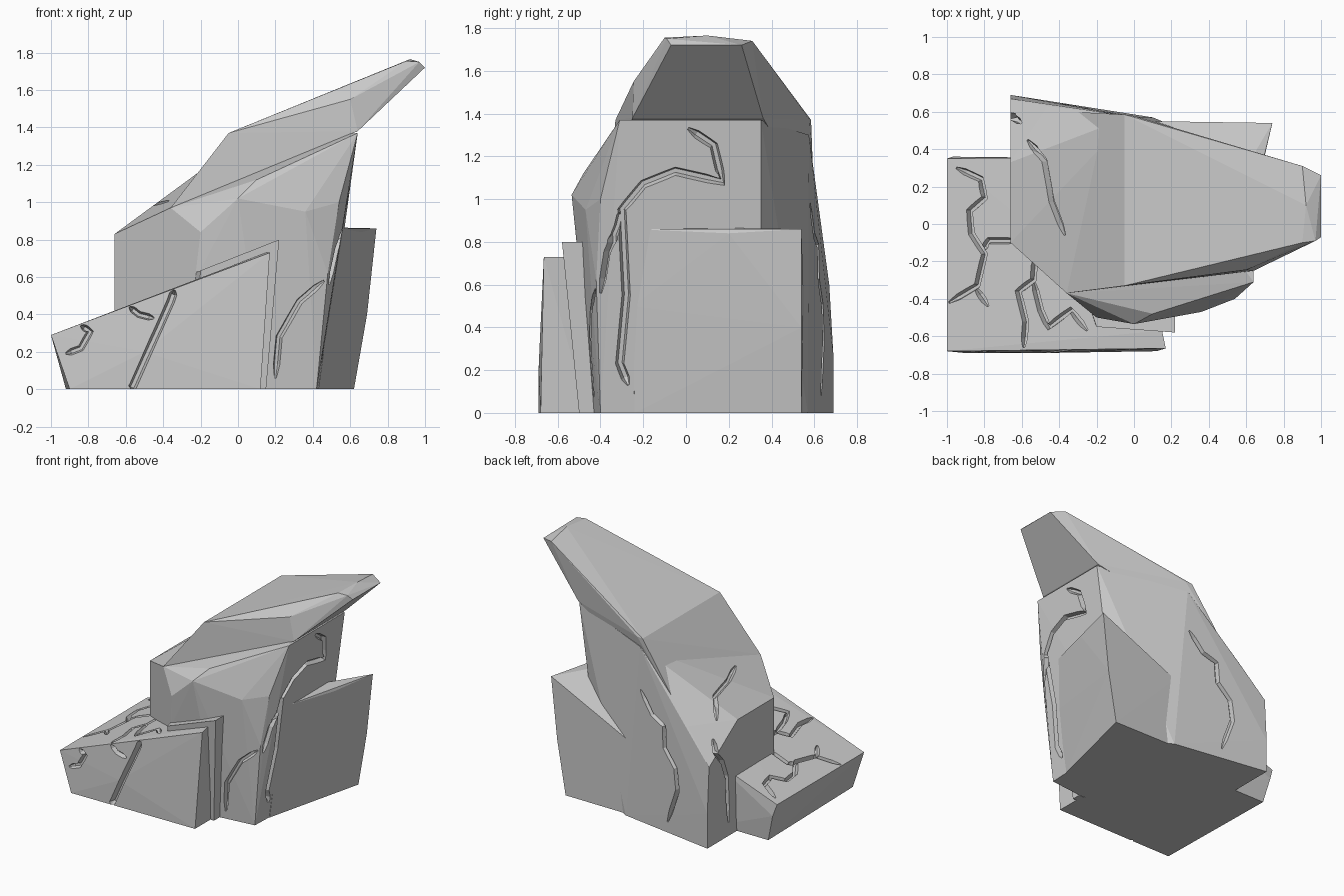
import bpy, bmesh
from mathutils import Vector
from mathutils.bvhtree import BVHTree

if "Cube" in bpy.data.objects:
    bpy.data.objects.remove(bpy.data.objects["Cube"])

AXES = {  # view direction, and how 2D picture points become 3D ray starts
    'front': (Vector((0, 1, 0)), lambda a, b: Vector((a, -3, b))),
    'back': (Vector((0, -1, 0)), lambda a, b: Vector((a, 3, b))),
    'right': (Vector((-1, 0, 0)), lambda a, b: Vector((3, a, b))),
    'left': (Vector((1, 0, 0)), lambda a, b: Vector((-3, a, b))),
    'top': (Vector((0, 0, -1)), lambda a, b: Vector((a, b, 4))),
}


def new_object(name, bm):
    bmesh.ops.recalc_face_normals(bm, faces=bm.faces)
    me = bpy.data.meshes.new(name)
    bm.to_mesh(me)
    bm.free()
    ob = bpy.data.objects.new(name, me)
    bpy.context.collection.objects.link(ob)
    return ob


def rock(name, points):
    """Faceted boulder: convex hull of a few corner points."""
    bm = bmesh.new()
    for p in points:
        bm.verts.new(p)
    bmesh.ops.convex_hull(bm, input=bm.verts)
    loose = [v for v in bm.verts if not v.link_faces]
    bmesh.ops.delete(bm, geom=loose, context='VERTS')
    tree = BVHTree.FromBMesh(bm)
    return new_object(name, bm), tree


def volume(me):
    bm = bmesh.new()
    bm.from_mesh(me)
    v = bm.calc_volume(signed=True)
    bm.free()
    return v


def groove_cutter(hits, w, d):
    bm = bmesh.new()
    rings = []
    for i, (p, n) in enumerate(hits):
        before, after = hits[max(i - 1, 0)][0], hits[min(i + 1, len(hits) - 1)][0]
        side = (after - before).normalized().cross(n).normalized()
        k = 0.35 if i in (0, len(hits) - 1) else 1
        rings.append([bm.verts.new(p + n * h + side * s * k) for h, s in
                      ((0.015, w), (0.015, -w), (-d * k, -w * 0.4), (-d * k, w * 0.4))])
    for r, q in zip(rings, rings[1:]):
        for j in range(4):
            bm.faces.new((r[j], r[(j + 1) % 4], q[(j + 1) % 4], q[j]))
    bm.faces.new(rings[0])
    bm.faces.new(rings[-1][::-1])
    bmesh.ops.triangulate(bm, faces=bm.faces)
    cutter = new_object("crack_cutter", bm)
    cutter.hide_render = True
    return cutter


def crack(target, view, pts, w=0.021, d=0.035):
    """Carve a jagged groove along a path projected on to the rock."""
    ob, tree = target
    direction, start = AXES[view]
    # Narrower or coarser retries keep the rock whole if a cut goes wrong
    for steps, scale in ((3, 1), (2, 1), (3, .8), (4, .8), (2, .7), (4, .6)):
        path = [Vector(a).lerp(Vector(b), i / steps)
                for a, b in zip(pts, pts[1:]) for i in range(steps)] + [Vector(pts[-1])]
        hits = []
        for p in path:
            loc, nor, _, _ = tree.ray_cast(start(*p), direction)
            if loc:
                hits.append((loc, -nor if nor.dot(direction) > 0 else nor))
        cutter = groove_cutter(hits, w * scale, d * scale)
        mod = ob.modifiers.new("crack", 'BOOLEAN')
        mod.operation, mod.solver, mod.object = 'DIFFERENCE', 'EXACT', cutter
        mod.use_self = True
        bpy.context.view_layer.update()
        me = bpy.data.meshes.new_from_object(
            ob.evaluated_get(bpy.context.evaluated_depsgraph_get()))
        ob.modifiers.clear()
        bpy.data.objects.remove(cutter)
        if 0.97 < volume(me) / volume(ob.data) < 0.99999:
            ob.data = me
            return


# Central rock mass, with a chamfered back left corner
body = rock("main_rock", [
    (-.66, .69, 0), (-.66, -.1, 0), (-.3, -.4, 0), (.15, -.43, 0), (.42, -.4, 0),
    (.45, .35, 0), (.1, .57, 0), (-.66, .69, .26), (-.66, .67, .6), (-.66, .33, .83),
    (-.46, .63, .84), (-.66, -.1, .83), (-.2, -.5, .84), (-.21, -.48, .62),
    (0, -.535, 1.02), (.36, -.47, .95), (.48, -.42, .62), (.54, -.4, 1.0),
    (.1, -.48, 1.12), (.64, -.31, 1.37), (.64, .35, 1.37), (-.36, -.37, .97),
    (-.33, .6, .97), (-.02, .575, 1.3)])

# Leaning horn-shaped cap
cap = rock("leaning_cap", [
    (-.36, -.37, .97), (-.33, .6, .97), (.64, -.25, 1.38), (.64, .36, 1.38),
    (-.05, -.33, 1.37), (-.05, .585, 1.37), (0, .578, 1.37), (.6, -.245, 1.55),
    (.9, -.1, 1.755), (.92, .1, 1.765), (.9, .31, 1.74), (.97, -.09, 1.75),
    (1, -.07, 1.72), (1, .26, 1.72)])

# Sloping slab at the left and front
slab = rock("sloping_slab", [
    (-1, -.68, .29), (-1, .35, .29), (-.9, -.69, 0), (-.92, .34, 0), (.12, -.68, 0),
    (.12, -.46, 0), (.17, -.665, .73), (.15, -.57, .73), (-.5, .355, .475), (-.5, .34, 0),
    (-.97, .36, .2), (-.5, -.69, .2)])

# Thin plate between the front slab and the main rock
rock("thin_plate", [
    (.15, -.5, 0), (.15, -.43, 0), (.22, -.58, .8), (.22, -.47, .8),
    (-.2, -.55, .635), (-.25, -.4, .615), (-.25, -.45, 0)])

# Upright block at the right and back
rock("upright_block", [
    (.43, -.24, 0), (.62, .54, 0), (.08, .545, 0), (.54, -.26, .86), (.3, -.2, .87),
    (.66, .2, .84), (.74, .54, .86), (.08, .55, .55), (.69, .54, .4), (.5, -.25, .5)])

# Cracks in the sloping slab
for path in (
        [(-.95, .3), (-.82, .24), (-.8, .14), (-.88, .07), (-.87, -.05), (-.8, -.16),
         (-.84, -.33), (-.99, -.42)],
        [(-.81, -.14), (-.78, -.09), (-.62, -.09)],
        [(-.85, -.34), (-.78, -.44)],
        [(-.53, -.18), (-.54, -.3), (-.62, -.36), (-.58, -.52), (-.59, -.66)],
        [(-.54, -.3), (-.5, -.46), (-.46, -.55), (-.34, -.46), (-.25, -.57)]):
    crack(slab, 'top', path)
crack(slab, 'front', [(-.57, .003), (-.56, .02), (-.36, .47), (-.34, .53)], .024, .05)
crack(slab, 'front', [(-.92, .19), (-.84, .22), (-.79, .31), (-.84, .34)])
crack(slab, 'front', [(-.58, .44), (-.53, .4), (-.45, .38)])

# Cracks in the main rock
crack(body, 'front', [(.2, .06), (.22, .28), (.33, .47), (.46, .58)])
crack(body, 'right', [(-.27, .13), (-.31, .23), (-.28, .55), (-.3, .95), (-.2, 1.07),
                      (-.05, 1.13), (.17, 1.08), (.13, 1.25), (.01, 1.33)], .024)
crack(body, 'right', [(-.4, .56), (-.37, .75), (-.32, .87), (-.3, .95)])
crack(body, 'top', [(-.57, .45), (-.48, .34), (-.44, .12), (-.37, -.06)])
crack(body, 'left', [(.44, .1), (.46, .45), (.51, .58), (.58, .66), (.54, .75)])
crack(body, 'back', [(-.29, .08), (-.38, .34), (-.36, .5), (-.26, .62), (-.25, .78),
                     (-.14, .83), (-.03, .98)])
